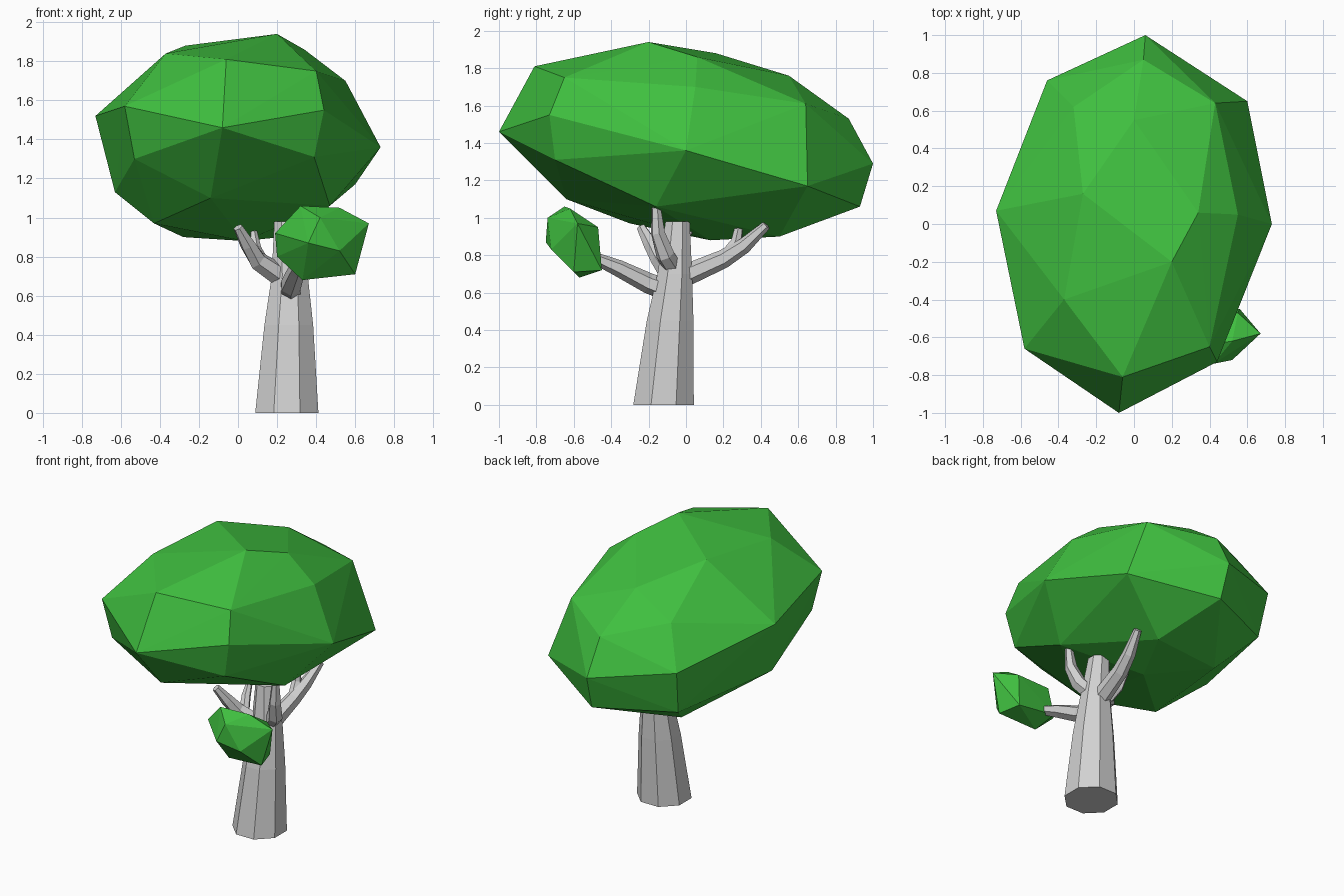
import bpy, bmesh, math
from mathutils import Vector

cube = bpy.data.objects.get("Cube")
if cube:
    bpy.data.objects.remove(cube)


def material(name, colour):
    mat = bpy.data.materials.new(name)
    mat.use_nodes = True
    mat.diffuse_color = colour
    mat.node_tree.nodes["Principled BSDF"].inputs["Base Color"].default_value = colour
    return mat


leaf_green = material("leaf green", (0.05, 0.52, 0.05, 1))
bark_grey = material("bark grey", (0.64, 0.64, 0.64, 1))


def finish(name, bm, mat):
    bmesh.ops.recalc_face_normals(bm, faces=bm.faces)
    mesh = bpy.data.meshes.new(name)
    bm.to_mesh(mesh)
    bm.free()
    mesh.materials.append(mat)
    obj = bpy.data.objects.new(name, mesh)
    bpy.context.collection.objects.link(obj)
    return obj


def leaf_clump(name, *rings):
    """Faceted foliage: the hull around a few rings of corner points."""
    bm = bmesh.new()
    for ring in rings:
        for point in ring:
            bm.verts.new(point)
    hull = bmesh.ops.convex_hull(bm, input=bm.verts)
    loose = [v for v in bm.verts if not v.link_faces]
    bmesh.ops.delete(bm, geom=loose, context='VERTS')
    return finish(name, bm, leaf_green)


def limb(name, path, radii, sides=6, upright=False):
    """Tapered flat-sided limb along a path."""
    bm = bmesh.new()
    pts = [Vector(p) for p in path]
    rings = []
    for i, (point, radius) in enumerate(zip(pts, radii)):
        along = pts[min(i + 1, len(pts) - 1)] - pts[max(i - 1, 0)]
        if upright:
            along = Vector((0, 0, 1))
        turn = along.to_track_quat('Z', 'Y')
        ring = []
        for k in range(sides):
            a = math.tau * (k + 0.5) / sides
            offset = Vector((math.cos(a), math.sin(a), 0)) * radius
            ring.append(bm.verts.new(point + turn @ offset))
        rings.append(ring)
    for low, high in zip(rings, rings[1:]):
        for k in range(sides):
            n = (k + 1) % sides
            bm.faces.new((low[k], low[n], high[n], high[k]))
    bm.faces.new(rings[0][::-1])
    bm.faces.new(rings[-1])
    return finish(name, bm, bark_grey)


# Main crown: top corners, shoulder, widest belt, lower belt, underside
leaf_clump(
    "crown",
    [(.2, -.2, 1.94), (.34, .06, 1.86), (-.27, .16, 1.88), (-.37, -.4, 1.84),
     (0, .55, 1.76)],
    [(-.06, -.81, 1.81), (.4, -.65, 1.75), (.55, .05, 1.7), (.43, .64, 1.61),
     (.05, .87, 1.53), (-.32, .62, 1.63)],
    [(-.08, -1, 1.46), (.44, -.73, 1.55), (.73, 0, 1.36), (.6, .65, 1.17),
     (.06, 1, 1.29), (-.46, .76, 1.37), (-.73, .07, 1.52), (-.58, -.66, 1.57)],
    [(-.53, -.62, 1.3), (.39, -.7, 1.31), (-.63, -.04, 1.13),
     (-.43, .7, 1.07), (.07, .93, 1.06)],
    [(-.14, -.64, 1.1), (.47, -.16, 1.06), (-.43, -.3, .97), (.22, .5, .9),
     (-.28, .45, .9), (.03, .13, .88)])

# Small clump on the front limb
leaf_clump(
    "small_clump",
    [(.32, -.65, 1.06), (.52, -.62, 1.05), (.42, -.74, 1), (.3, -.48, .95),
     (.55, -.47, .95)],
    [(.67, -.58, .97), (.19, -.6, .92), (.36, -.75, .87), (.52, -.72, .83)],
    [(.2, -.55, .8), (.33, -.57, .68), (.6, -.6, .71), (.56, -.45, .72),
     (.27, -.46, .76)])

# Trunk
limb("trunk", [(.25, -.12, 0), (.26, -.085, .45), (.265, -.06, .7), (.25, -.045, .98)],
     [.175, .135, .1, .07], sides=8, upright=True)

# Limbs and their forks
limb("front_limb", [(.27, -.06, .6), (.27, -.2, .65), (.3, -.36, .73), (.33, -.5, .79)],
     [.06, .055, .045, .03])
limb("right_limb", [(.25, -.07, .68), (.1, -.14, .78), (.05, -.19, .86), (0, -.24, .95)],
     [.06, .05, .04, .025])
limb("right_fork", [(.13, -.12, .76), (.09, -.04, .84), (.08, .02, .93)],
     [.035, .03, .018])
limb("back_limb", [(.26, -.03, .68), (.28, .2, .78), (.3, .31, .85), (.33, .43, .96)],
     [.06, .05, .042, .025])
limb("back_fork", [(.28, .2, .78), (.26, .27, .87), (.25, .29, .99)],
     [.035, .032, .02])
limb("left_limb", [(.27, -.05, .7), (.36, -.11, .8), (.39, -.15, .92), (.4, -.16, 1.06)],
     [.05, .05, .04, .025])
